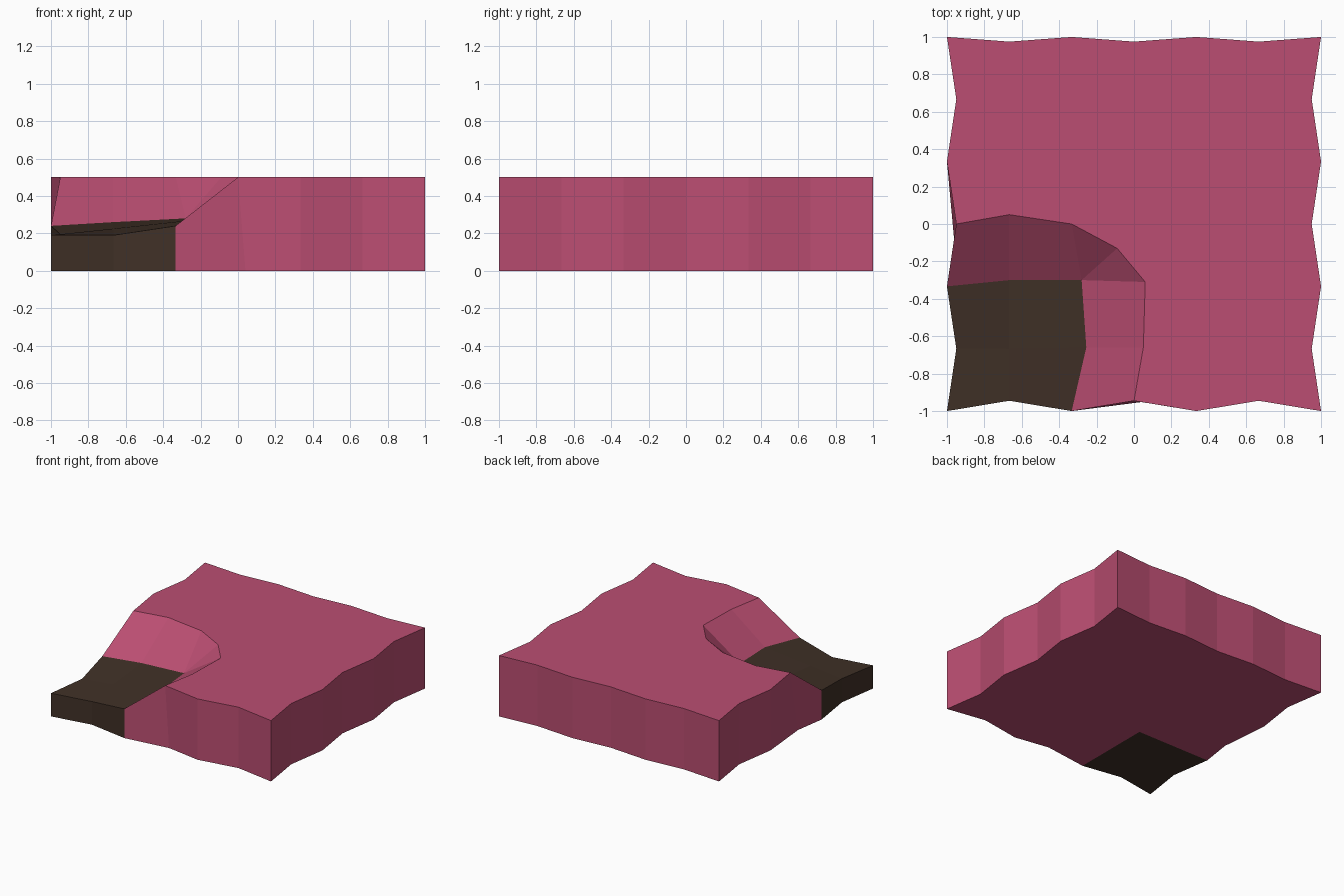
import bpy, bmesh

if "Cube" in bpy.data.objects:
    bpy.data.objects.remove(bpy.data.objects["Cube"])


def material(name, rgb):
    m = bpy.data.materials.new(name)
    m.diffuse_color = (*rgb, 1)
    m.use_nodes = True
    m.node_tree.nodes["Principled BSDF"].inputs["Base Color"].default_value = m.diffuse_color
    return m


PINK, DARK = 0, 1
bm = bmesh.new()


def face(verts, mat):
    f = bm.faces.new(verts)
    f.material_index = mat


# Wavy outline, counter-clockwise from the front left corner, 6 steps a side
outline = []
for side, depth in enumerate((0.055, 0.05, 0.025, 0.05)):
    for i in range(6):
        t = -1 + i / 3
        d = 1 - depth * (i % 2)
        outline.append([(t, -d), (d, t), (-t, d), (-d, -t)][side])
N = len(outline)

# Top ring dips at the pit corner; two bottom points are nudged
low = {0: 0.19, 1: 0.19, 2: 0.24, 22: 0.24, 23: 0.195}
nudge = {3: (0.04, -0.952), 21: (-0.962, -0.08)}
top = [bm.verts.new((x, y, low.get(i, 0.5))) for i, (x, y) in enumerate(outline)]
bot = [bm.verts.new((*nudge.get(i, p), 0)) for i, p in enumerate(outline)]

# Outer walls
for i in range(N):
    j = (i + 1) % N
    face((bot[i], bot[j], top[j], top[i]), DARK if i in (0, 1, 22, 23) else PINK)

# Underside: dark corner patch and the rest
corner = bm.verts.new((-0.333, -0.333, 0))
face([corner, bot[2], bot[1], bot[0], bot[23], bot[22]], DARK)
face([corner, bot[22]] + bot[21:2:-1] + [bot[2]], PINK)

# Pit floor: 2 x 2 patches
mid = bm.verts.new((-0.667, -0.667, 0.225))
back = bm.verts.new((-0.667, -0.30, 0.26))
inner = bm.verts.new((-0.28, -0.30, 0.28))
right = bm.verts.new((-0.255, -0.66, 0.27))
face((top[0], top[1], mid, top[23]), DARK)
face((top[1], top[2], right, mid), DARK)
face((top[23], mid, back, top[22]), DARK)
face((mid, right, inner, back), DARK)

# Pit banks rising from the floor to the rim
rim = [bm.verts.new((x, y, 0.5)) for x, y in
       ((0.05, -0.66), (0.06, -0.31), (-0.09, -0.13), (-0.333, 0), (-0.667, 0.05))]
face((top[2], top[3], rim[0], right), PINK)
face((right, rim[0], rim[1], inner), PINK)
face((inner, rim[1], rim[2]), PINK)
face((inner, rim[2], rim[3]), PINK)
face((inner, rim[3], rim[4], back), PINK)
face((back, rim[4], top[21], top[22]), PINK)

# Flat top
face(top[3:22] + rim[::-1], PINK)

bmesh.ops.recalc_face_normals(bm, faces=bm.faces)
mesh = bpy.data.meshes.new("ground_tile")
bm.to_mesh(mesh)
bm.free()
mesh.materials.append(material("pink ground", (0.497, 0.076, 0.168)))
mesh.materials.append(material("dark soil", (0.051, 0.030, 0.020)))
bpy.context.collection.objects.link(bpy.data.objects.new("ground_tile", mesh))
